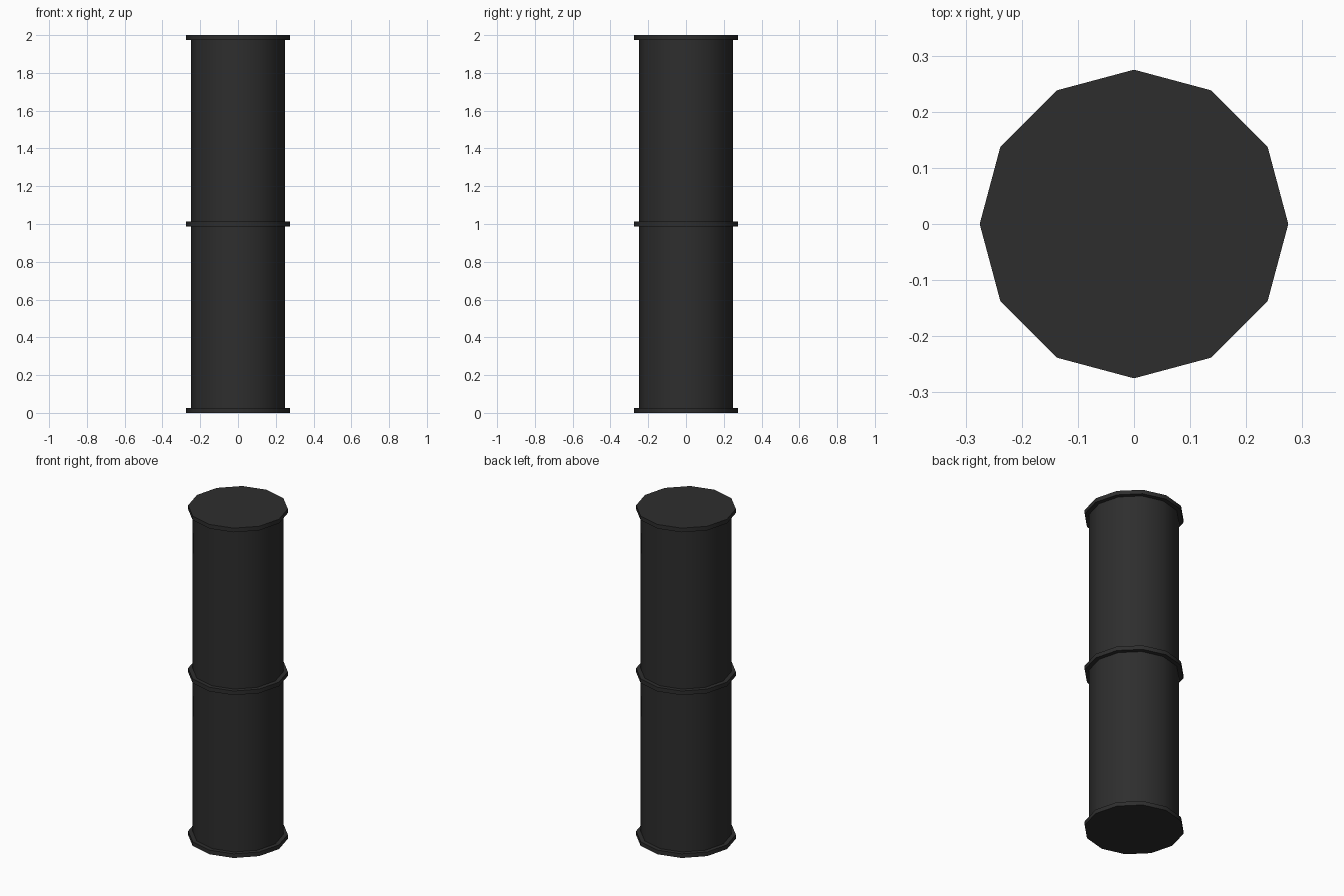
import bpy
import math

if "Cube" in bpy.data.objects:
    bpy.data.objects.remove(bpy.data.objects["Cube"])

# One dark grey for everything
grey = bpy.data.materials.new("dark_grey")
grey.diffuse_color = (0.027, 0.027, 0.027, 1)
grey.use_nodes = True
grey.node_tree.nodes["Principled BSDF"].inputs["Base Color"].default_value = grey.diffuse_color


def twelve_sided(name, radius, z0, z1):
    """Upright 12-sided cylinder with a corner on the x axis."""
    bpy.ops.mesh.primitive_cylinder_add(
        vertices=12, radius=radius, depth=z1 - z0, location=(0, 0, (z0 + z1) / 2))
    ob = bpy.context.object
    ob.name = name
    ob.data.materials.append(grey)
    bpy.ops.object.shade_smooth_by_angle(angle=math.radians(40))
    return ob


# Pipe sections between the flanges
T = 0.025
twelve_sided("lower_pipe", 0.25, T, 1 - T / 2)
twelve_sided("upper_pipe", 0.25, 1 + T / 2, 2 - T)

# Flange rings at the bottom, middle and top
for name, z in (("bottom_flange", 0), ("middle_flange", 1 - T / 2), ("top_flange", 2 - T)):
    twelve_sided(name, 0.275, z, z + T)
